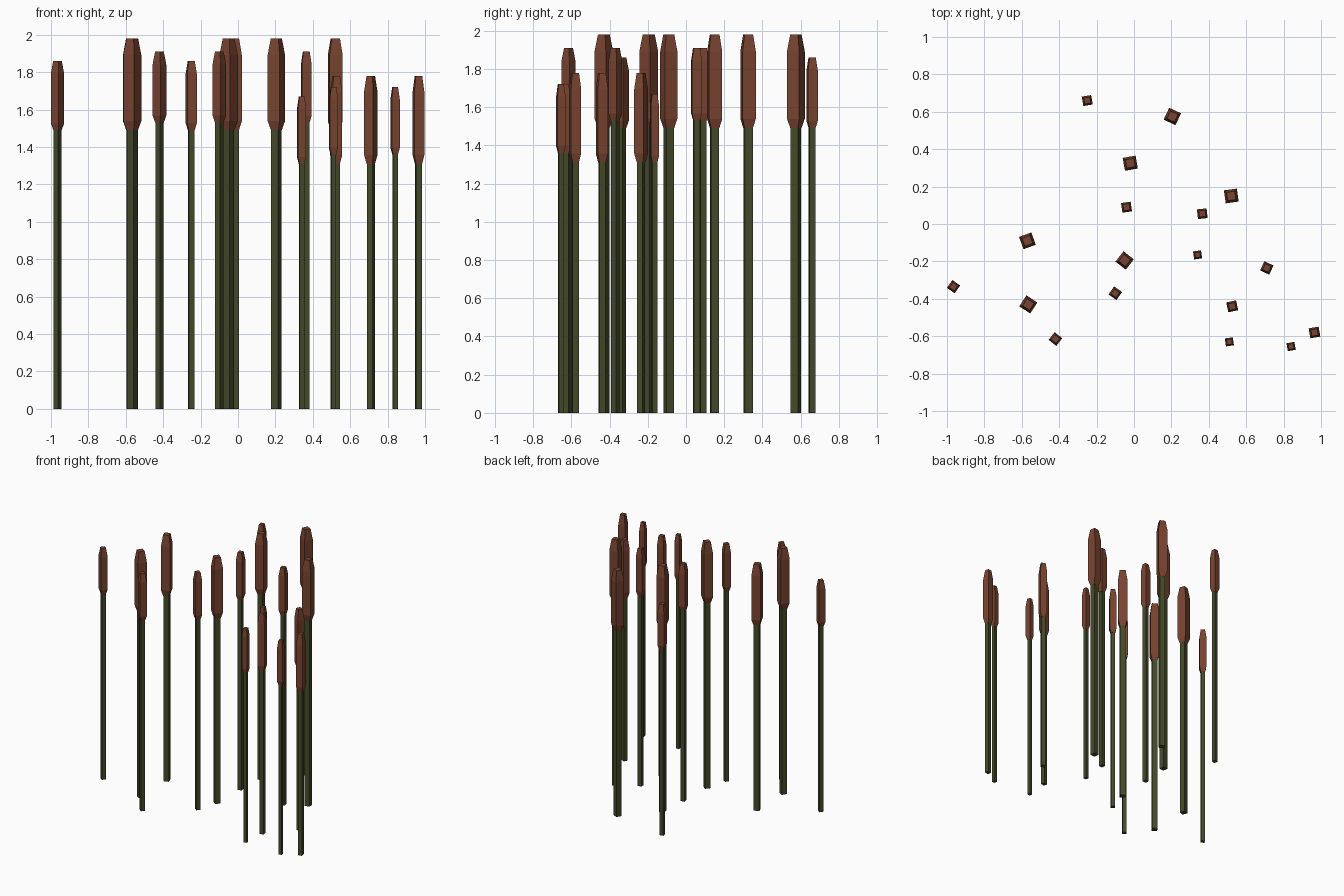
import bpy
import bmesh
from math import radians
from mathutils import Matrix

default_cube = bpy.data.objects.get("Cube")
if default_cube:
    bpy.data.objects.remove(default_cube, do_unlink=True)


def make_material(name, colour):
    material = bpy.data.materials.new(name)
    material.use_nodes = True
    material.diffuse_color = colour
    shader = material.node_tree.nodes["Principled BSDF"]
    shader.inputs["Base Color"].default_value = colour
    shader.inputs["Roughness"].default_value = 0.9
    return material


stem_green = make_material("stem green", (0.058, 0.068, 0.023, 1))
head_brown = make_material("head brown", (0.19, 0.057, 0.03, 1))


def square_column(name, profile, material, x, y, turn):
    """Closed square column through (height, width) rings."""
    bm = bmesh.new()
    rings = []
    for height, width in profile:
        half = width / 2
        corners = ((-half, -half), (half, -half), (half, half), (-half, half))
        rings.append([bm.verts.new((cx, cy, height)) for cx, cy in corners])
    for lower, upper in zip(rings, rings[1:]):
        for i in range(len(lower)):
            j = (i + 1) % len(lower)
            bm.faces.new((lower[i], lower[j], upper[j], upper[i]))
    bm.faces.new(list(reversed(rings[0])))
    bm.faces.new(rings[-1])
    bmesh.ops.recalc_face_normals(bm, faces=bm.faces)
    mesh = bpy.data.meshes.new(name)
    bm.to_mesh(mesh)
    bm.free()
    mesh.materials.append(material)
    column = bpy.data.objects.new(name, mesh)
    column.matrix_world = (Matrix.Translation((x, y, 0))
                           @ Matrix.Rotation(radians(turn), 4, "Z"))
    bpy.context.collection.objects.link(column)


def build_reed(number, top, bottom, width, x, y, turn):
    length = top - bottom
    stem_width = width * 0.6
    # stem runs from the ground up into the seed head
    stem_profile = [(0, stem_width), (bottom + length * 0.1, stem_width)]
    square_column(f"stem_{number}", stem_profile, stem_green, x, y, turn)
    # seed head is tapered at both ends
    head_profile = [(bottom, width * 0.62), (bottom + length * 0.1, width),
                    (top - length * 0.18, width), (top, width * 0.64)]
    square_column(f"seed_head_{number}", head_profile, head_brown, x, y, turn)


# each size of reed: head top, head bottom, head width, then (x, y, turn)
reed_sizes = [
    (1.98, 1.49, 0.07, [(0.205, 0.575, -25), (-0.02, 0.325, 10),
                        (0.52, 0.15, 8), (-0.57, -0.09, 20),
                        (-0.05, -0.195, -38), (-0.565, -0.43, -33)]),
    (1.91, 1.53, 0.052, [(-0.04, 0.09, 8), (0.365, 0.055, 6),
                         (-0.42, -0.615, -38), (-0.1, -0.37, -35)]),
    (1.86, 1.49, 0.051, [(-0.25, 0.66, 10), (-0.965, -0.335, -35)]),
    (1.78, 1.31, 0.054, [(0.71, -0.235, -25), (0.525, -0.44, 12),
                         (0.965, -0.58, 10)]),
    (1.72, 1.36, 0.043, [(0.51, -0.63, 8), (0.84, -0.655, 10)]),
    (1.67, 1.31, 0.043, [(0.34, -0.165, 8)]),
]

count = 0
for top, bottom, width, places in reed_sizes:
    for x, y, turn in places:
        count += 1
        build_reed(count, top, bottom, width, x, y, turn)
